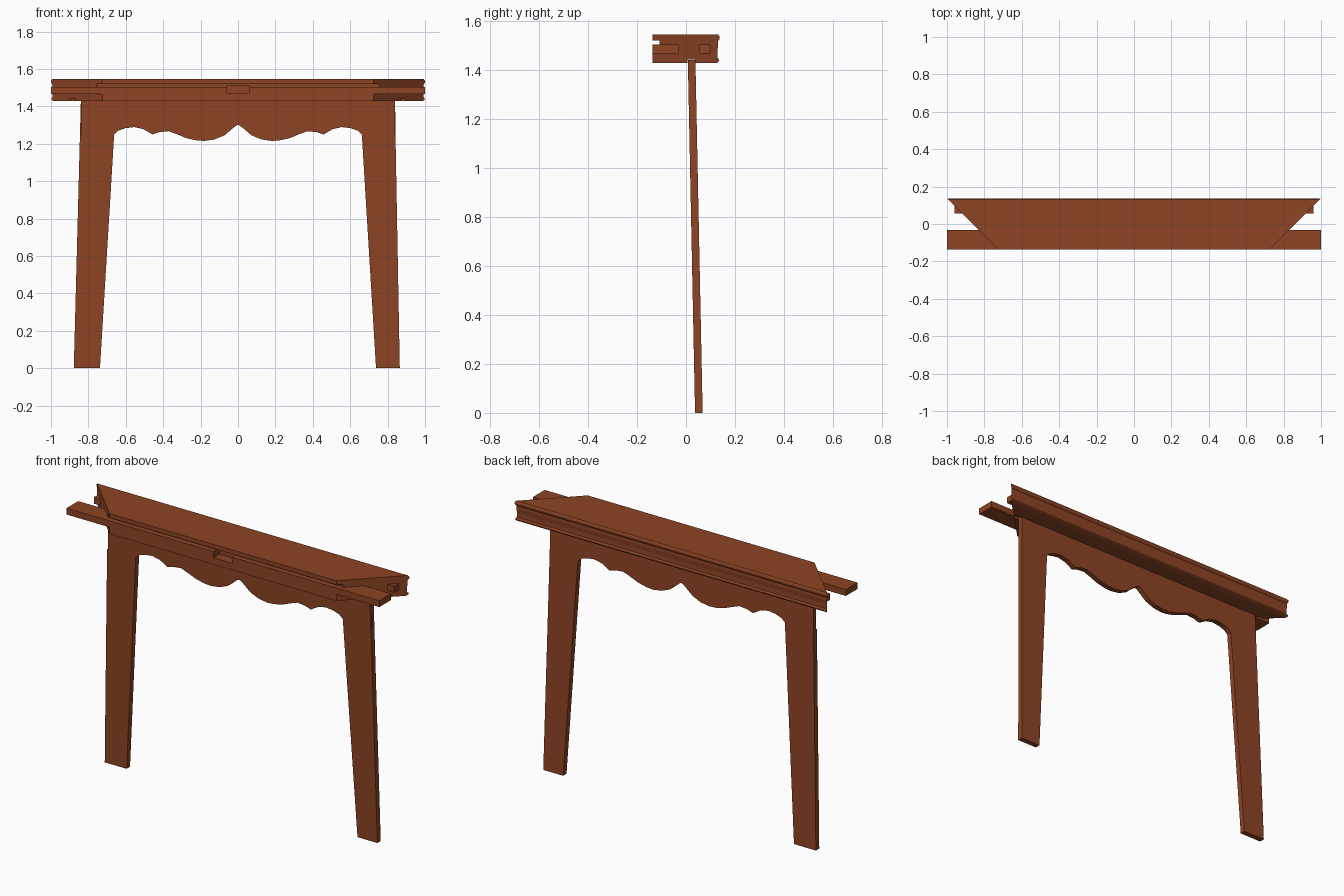
import bpy, bmesh

if "Cube" in bpy.data.objects:
    bpy.data.objects.remove(bpy.data.objects["Cube"])

wood = bpy.data.materials.new("reddish brown wood")
wood.diffuse_color = (0.27, 0.058, 0.018, 1)
wood.use_nodes = True
wood.node_tree.nodes["Principled BSDF"].inputs["Base Color"].default_value = wood.diffuse_color

HALF = 0.1375           # half depth of the top rail


def miter(y):           # x of the 45 degree mitred end at depth y
    return 1 - HALF + y


def loft(name, loop_a, loop_b):
    """Closed solid between two matching outlines."""
    bm = bmesh.new()
    a = [bm.verts.new(p) for p in loop_a]
    b = [bm.verts.new(p) for p in loop_b]
    n = len(a)
    bm.faces.new(a)
    bm.faces.new(b[::-1])
    for i in range(n):
        bm.faces.new((a[i], b[i], b[(i + 1) % n], a[(i + 1) % n]))
    bmesh.ops.recalc_face_normals(bm, faces=bm.faces)
    me = bpy.data.meshes.new(name)
    bm.to_mesh(me)
    bm.free()
    me.materials.append(wood)
    ob = bpy.data.objects.new(name, me)
    bpy.context.collection.objects.link(ob)
    return ob


def box(name, x0, x1, y0, y1, z0, z1):
    ring = [(y0, z0), (y1, z0), (y1, z1), (y0, z1)]
    return loft(name, [(x0, y, z) for y, z in ring], [(x1, y, z) for y, z in ring])


def leaning(name, outline, t0, t1):
    """Board in x-z, leaning back like the legs; t0..t1 is the depth range."""
    def lean(z):
        return 0.037 - 0.0205 * z
    return loft(name, [(x, lean(z) + t0, z) for x, z in outline],
                [(x, lean(z) + t1, z) for x, z in outline])


# Top rail: moulded cross-section with mitred ends, panel groove and apron groove
section = [(-HALF, 1.428), (0.006, 1.428), (0.006, 1.442), (0.036, 1.442), (0.036, 1.428),
           (0.124, 1.428), (0.132, 1.432), (0.135, 1.438), (0.133, 1.445), (0.129, 1.450),
           (0.128, 1.475), (0.131, 1.500), (0.130, 1.517), (0.135, 1.523), (HALF, 1.530),
           (0.136, 1.538), (0.131, 1.545), (-HALF, 1.545), (-HALF, 1.521), (-0.108, 1.521),
           (-0.108, 1.503), (-HALF, 1.503)]
rail = loft("top_rail", [(-miter(y), y, z) for y, z in section],
            [(miter(y), y, z) for y, z in section])

# Mortise in the middle of the inner edge
cutter = box("mortise_cutter", -0.06, 0.06, -0.2, -0.085, 1.468, 1.512)
cutter.hide_render = True
cutter.hide_viewport = True
cut = rail.modifiers.new("mortise", 'BOOLEAN')
cut.operation = 'DIFFERENCE'
cut.solver = 'EXACT'
cut.object = cutter

# Tenons at both ends of the rail
for s, side in ((-1, "left"), (1, "right")):
    ya, yb = -HALF, -0.031
    plan = [(s * miter(ya), ya), (s, ya), (s, yb), (s * miter(yb), yb)]
    loft(side + "_long_tenon", [(x, y, 1.466) for x, y in plan], [(x, y, 1.503) for x, y in plan])
    box(side + "_small_tenon", s * 0.90, s * 0.96, 0.055, 0.10, 1.466, 1.503)

# Scalloped lower edge of the apron (right half, outer to middle)
edge = [(0.662, 1.25), (0.64, 1.27), (0.603, 1.283), (0.555, 1.289), (0.506, 1.278),
        (0.458, 1.25), (0.42, 1.262), (0.372, 1.267), (0.33, 1.252), (0.276, 1.23),
        (0.222, 1.218), (0.18, 1.215), (0.126, 1.223), (0.072, 1.245), (0.035, 1.277),
        (0.008, 1.298)]
scallop = edge + [(0, 1.3)] + [(-x, z) for x, z in reversed(edge)]
TOP = 1.44
MID = 0.010             # depth where the front and back halves of the joint meet

# Apron: front half runs across the legs, back half is mitred into them
leaning("apron_front", scallop + [(-0.84, 1.25), (-0.838, TOP), (0.838, TOP), (0.84, 1.25)], 0, MID)
leaning("apron_back", scallop + [(-0.84, TOP), (0.84, TOP)], MID, 0.031)

# Legs: full depth below the apron, mitred tongue behind it
for s, side, foot in ((-1, "left", 0.878), (1, "right", 0.865)):
    knee = 0.842 if s > 0 else 0.845
    low = [(0.738, 0), (foot, 0), (knee, 1.25), (0.662, 1.25)]
    high = [(0.738, 0), (foot, 0), (knee, 1.25), (0.84, TOP), (0.662, 1.25)]
    leaning(side + "_leg_front", [(s * x, z) for x, z in low], 0, MID)
    leaning(side + "_leg_back", [(s * x, z) for x, z in high], MID, 0.031)
